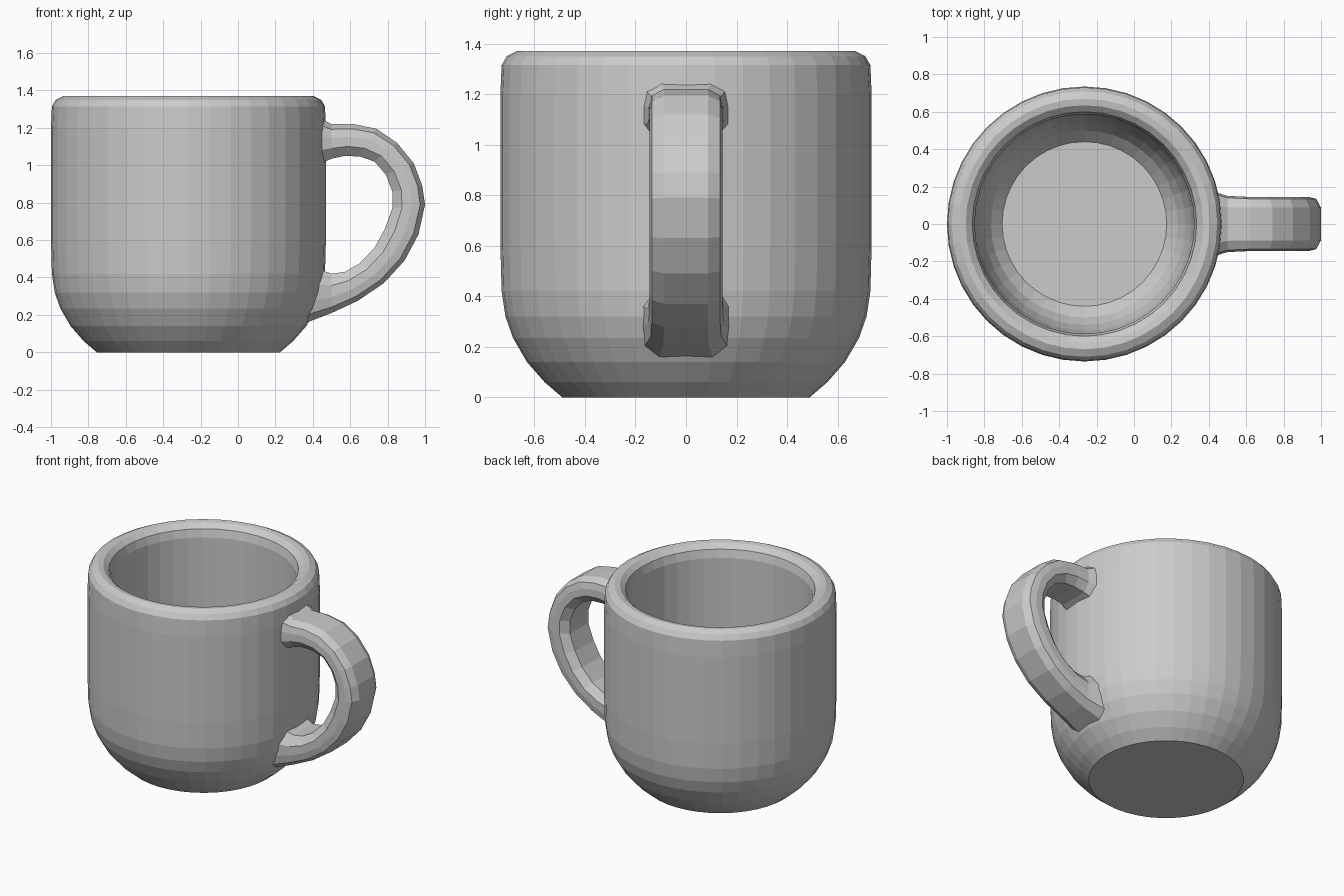
import bpy, bmesh, math
from mathutils import Vector

CX = -0.265   # body axis
SEG = 40


def make_object(name, bm):
    bmesh.ops.recalc_face_normals(bm, faces=bm.faces)
    mesh = bpy.data.meshes.new(name)
    bm.to_mesh(mesh)
    bm.free()
    obj = bpy.data.objects.new(name, mesh)
    bpy.context.collection.objects.link(obj)
    return obj


def skin(bm, rings):
    for a, b in zip(rings, rings[1:]):
        n = len(a)
        for i in range(n):
            j = (i + 1) % n
            bm.faces.new((a[i], a[j], b[j], b[i]))
    bm.faces.new(rings[0])
    bm.faces.new(rings[-1])


# Cup body: outer wall, rounded rim, inner wall and floor (radius, height)
profile = [
    (0.49, 0.0), (0.56, 0.06), (0.63, 0.14), (0.685, 0.235), (0.715, 0.32),
    (0.73, 0.42), (0.735, 0.6), (0.735, 0.8), (0.735, 1.0), (0.735, 1.2),
    (0.73, 1.315), (0.71, 1.35), (0.67, 1.37), (0.635, 1.365), (0.60, 1.335),
    (0.587, 1.28), (0.587, 1.0), (0.587, 0.75), (0.585, 0.5), (0.57, 0.38),
    (0.54, 0.27), (0.50, 0.19), (0.44, 0.125),
]
bm = bmesh.new()
rings = []
for r, z in profile:
    rings.append([bm.verts.new((CX + r * math.cos(2 * math.pi * i / SEG),
                                r * math.sin(2 * math.pi * i / SEG), z))
                  for i in range(SEG)])
skin(bm, rings)
make_object("cup_body", bm)

# Handle: outer edge, inner edge (x, z) and half width at each station
stations = [
    ((0.42, 1.26), (0.42, 1.00), 0.175),
    ((0.50, 1.22), (0.50, 1.035), 0.15),
    ((0.62, 1.22), (0.57, 1.05), 0.145),
    ((0.74, 1.195), (0.65, 1.047), 0.145),
    ((0.85, 1.12), (0.73, 1.02), 0.145),
    ((0.94, 1.01), (0.79, 0.95), 0.145),
    ((0.985, 0.89), (0.825, 0.86), 0.145),
    ((1.00, 0.79), (0.825, 0.77), 0.145),
    ((0.965, 0.63), (0.785, 0.66), 0.145),
    ((0.89, 0.49), (0.73, 0.56), 0.145),
    ((0.78, 0.37), (0.65, 0.475), 0.145),
    ((0.64, 0.275), (0.57, 0.43), 0.145),
    ((0.50, 0.21), (0.50, 0.42), 0.15),
    ((0.37, 0.16), (0.42, 0.45), 0.175),
]
# Chamfered section: (fraction of half width, fraction from outer to inner)
section = [(-0.6, 0), (0.6, 0), (0.93, 0.15), (1, 0.4), (1, 0.7), (0.7, 1),
           (-0.7, 1), (-1, 0.7), (-1, 0.4), (-0.93, 0.15)]
bm = bmesh.new()
rings = []
for outer, inner, width in stations:
    o, i = Vector((outer[0], 0, outer[1])), Vector((inner[0], 0, inner[1]))
    rings.append([bm.verts.new(o.lerp(i, v) + Vector((0, u * width, 0)))
                  for u, v in section])
skin(bm, rings)
make_object("handle", bm)
